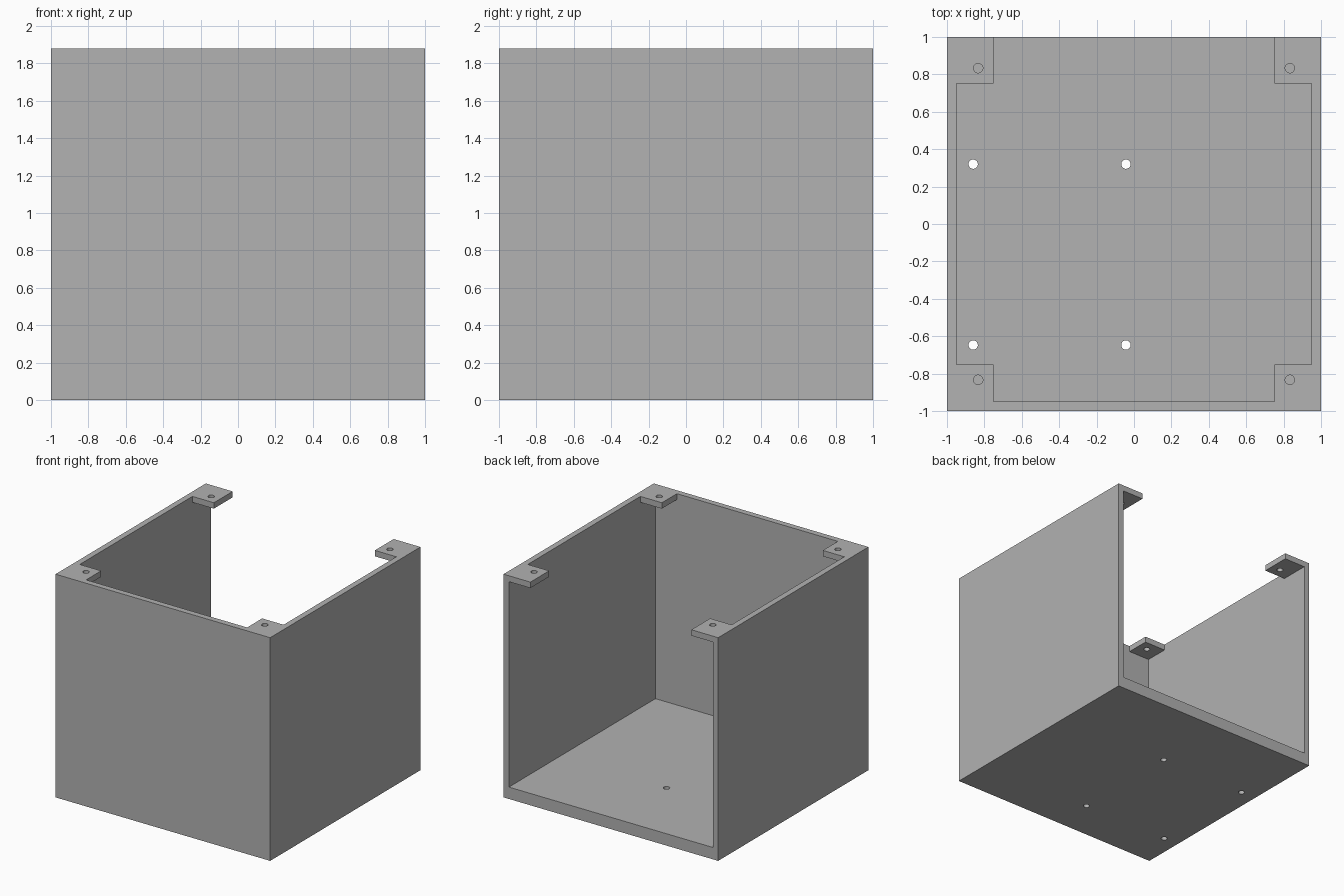
import bpy

if "Cube" in bpy.data.objects:
    bpy.data.objects.remove(bpy.data.objects["Cube"], do_unlink=True)

HEIGHT, WALL, FLOOR, TAB = 1.88, 0.05, 0.10, 0.25
INNER = 1 - WALL
TAB_EDGE = 1 - TAB

grey = bpy.data.materials.new("plain_grey")
grey.use_nodes = True
grey.diffuse_color = (0.445, 0.445, 0.445, 1)
grey.node_tree.nodes["Principled BSDF"].inputs["Base Color"].default_value = grey.diffuse_color


def box(name, low, high):
    bpy.ops.mesh.primitive_cube_add(size=1)
    ob = bpy.context.object
    ob.name = name
    ob.location = [(a + b) / 2 for a, b in zip(low, high)]
    ob.scale = [b - a for a, b in zip(low, high)]
    bpy.ops.object.transform_apply(location=True, rotation=False, scale=True)
    return ob


def drill(x, y, z):
    bpy.ops.mesh.primitive_cylinder_add(vertices=32, radius=0.025, depth=0.4, location=(x, y, z))
    ob = bpy.context.object
    ob.name = "hole_cutter"
    return ob


# Solid block that becomes the open-backed enclosure
case = box("enclosure", (-1, -1, 0), (1, 1, HEIGHT))
case.data.materials.append(grey)

# Interior, open to the back, then a cross-shaped top opening leaving corner tabs
cutters = [
    box("cavity_cutter", (-INNER, -INNER, FLOOR), (INNER, 1.2, HEIGHT - WALL)),
    box("side_opening_cutter", (-INNER, -TAB_EDGE, 1.5), (INNER, TAB_EDGE, 2.1)),
    box("long_opening_cutter", (-TAB_EDGE, -INNER, 1.5), (TAB_EDGE, 1.2, 2.1)),
]

# Screw holes in the corner tabs
cutters += [drill(x, y, HEIGHT) for x in (-0.833, 0.833) for y in (-0.833, 0.833)]

# Mounting holes in the floor
cutters += [drill(x, y, 0) for x in (-0.86, -0.043) for y in (-0.647, 0.32)]

# Carve everything out of the block
for cutter in cutters:
    mod = case.modifiers.new("cut", 'BOOLEAN')
    mod.operation = 'DIFFERENCE'
    mod.solver = 'EXACT'
    mod.object = cutter
    cutter.hide_render = True

bpy.ops.object.select_all(action='DESELECT')
case.select_set(True)
bpy.context.view_layer.objects.active = case
for mod in list(case.modifiers):
    bpy.ops.object.modifier_apply(modifier=mod.name)
for cutter in cutters:
    bpy.data.objects.remove(cutter, do_unlink=True)
bpy.ops.object.shade_smooth_by_angle()
